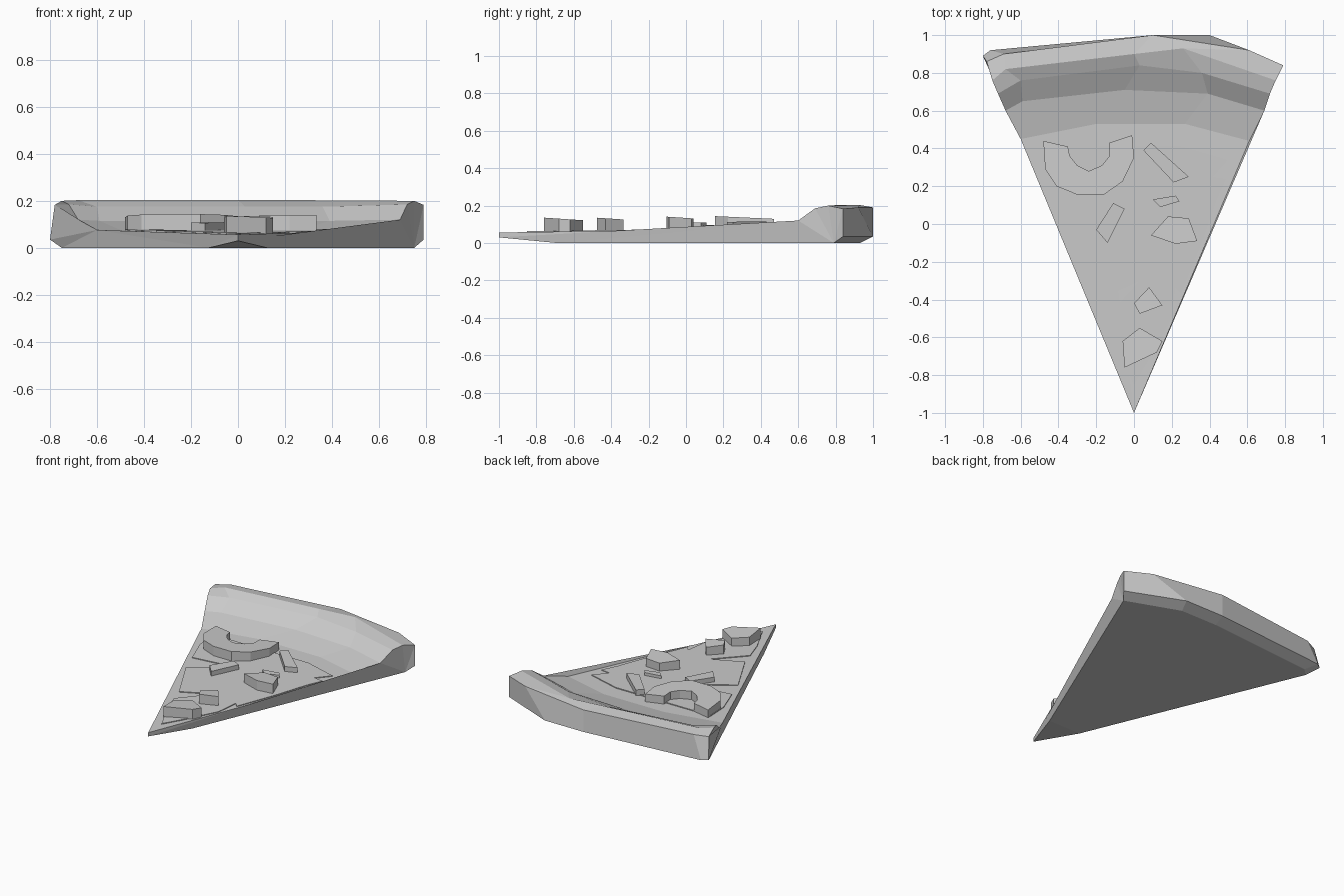
import bpy, bmesh


def new_object(name, bm):
    bmesh.ops.recalc_face_normals(bm, faces=bm.faces)
    mesh = bpy.data.meshes.new(name)
    bm.to_mesh(mesh)
    bm.free()
    obj = bpy.data.objects.new(name, mesh)
    bpy.context.collection.objects.link(obj)
    return obj


def dough_z(y):
    return 0.056 + 0.02 * (y + 1) / 1.45


def slab(name, outline, base, top, slope=0.0):
    """Prism resting on the dough; slope tilts its top along y."""
    bm = bmesh.new()
    y0 = sum(p[1] for p in outline) / len(outline)
    low = [bm.verts.new((x, y, dough_z(y) + base)) for x, y in outline]
    high = [bm.verts.new((x, y, dough_z(y) + top + slope * (y - y0))) for x, y in outline]
    bm.faces.new(low[::-1])
    bm.faces.new(high)
    n = len(outline)
    for i in range(n):
        j = (i + 1) % n
        bm.faces.new((low[i], low[j], high[j], high[i]))
    bmesh.ops.triangulate(bm, faces=[f for f in bm.faces if len(f.verts) > 4])
    return new_object(name, bm)


# Dough and crust: rows lofted from the tip, over the rim and back underneath.
# Each row: five (x, y) points, z of the outer ends, z of the middle.
rows = [
    ([(-0.60, 0.45), (-0.50, 0.47), (-0.20, 0.53), (0.27, 0.53), (0.61, 0.44)], 0.076, 0.076),
    ([(-0.68, 0.60), (-0.59, 0.65), (-0.05, 0.71), (0.39, 0.69), (0.69, 0.60)], 0.12, 0.115),
    ([(-0.72, 0.69), (-0.60, 0.76), (0.03, 0.84), (0.36, 0.80), (0.72, 0.69)], 0.185, 0.175),
    ([(-0.75, 0.76), (-0.68, 0.82), (0.00, 0.90), (0.26, 0.93), (0.75, 0.76)], 0.20, 0.203),
    ([(-0.78, 0.86), (-0.69, 0.90), (0.10, 1.00), (0.61, 0.92), (0.79, 0.84)], 0.183, 0.19),
    ([(-0.80, 0.89), (-0.76, 0.92), (0.10, 1.00), (0.40, 1.00), (0.79, 0.84)], 0.035, 0.035),
    ([(-0.75, 0.81), (-0.70, 0.86), (0.10, 0.93), (0.38, 0.93), (0.75, 0.79)], 0.0, 0.0),
    ([(-0.125, -0.69), (-0.06, -0.69), (0.0, -0.69), (0.06, -0.69), (0.125, -0.69)], 0.0, 0.0),
]
bm = bmesh.new()
tip_top = bm.verts.new((0, -1, 0.056))
tip_low = bm.verts.new((0, -1, 0.03))
grid = [[bm.verts.new((x, y, end if i in (0, 4) else mid)) for i, (x, y) in enumerate(pts)]
        for pts, end, mid in rows]
for a, b in zip(grid, grid[1:]):
    for i in range(4):
        bm.faces.new((a[i], a[i + 1], b[i + 1], b[i]))
for i in range(4):
    bm.faces.new((tip_top, grid[0][i + 1], grid[0][i]))
    bm.faces.new((tip_low, grid[-1][i], grid[-1][i + 1]))
for side in (0, 4):
    bm.faces.new([tip_top] + [r[side] for r in grid] + [tip_low])
bmesh.ops.triangulate(bm, faces=[f for f in bm.faces if len(f.verts) > 4])
new_object("dough_and_crust", bm)

# Thin melted cheese layer with notches
slab("cheese", [
    (-0.48, 0.41), (0.26, 0.41), (0.50, 0.34), (0.42, 0.25), (0.49, 0.24), (0.44, 0.13),
    (0.36, -0.10), (0.25, -0.37), (0.22, -0.34), (0.20, -0.50), (0.08, -0.72), (0.0, -0.85),
    (-0.10, -0.65), (-0.15, -0.50), (0.03, -0.30), (-0.18, -0.40), (-0.35, -0.08),
    (-0.08, 0.10), (-0.40, 0.06), (-0.47, 0.25)], -0.005, 0.005)

# Curved topping
slab("ring_topping", [
    (-0.48, 0.44), (-0.47, 0.29), (-0.41, 0.20), (-0.30, 0.155), (-0.16, 0.155),
    (-0.06, 0.225), (0.0, 0.35), (-0.01, 0.47), (-0.13, 0.43), (-0.13, 0.36),
    (-0.17, 0.31), (-0.24, 0.28), (-0.30, 0.31), (-0.34, 0.36), (-0.35, 0.41)],
    -0.003, 0.062, -0.06)

# Chunky toppings
chunks = [
    [(-0.06, -0.62), (0.03, -0.55), (0.15, -0.62), (0.12, -0.68), (-0.05, -0.76)],
    [(0.0, -0.42), (0.08, -0.335), (0.15, -0.43), (0.03, -0.475)],
    [(0.09, -0.06), (0.18, 0.04), (0.29, 0.03), (0.335, -0.09), (0.22, -0.105)],
]
for i, outline in enumerate(chunks, 1):
    slab(f"chunk_topping_{i}", outline, -0.003, 0.067, -0.08)

# Thin strips
strips = [
    ([(-0.20, -0.03), (-0.11, 0.11), (-0.05, 0.08), (-0.14, -0.10)], 0.038),
    ([(0.05, 0.39), (0.09, 0.43), (0.29, 0.25), (0.21, 0.22)], 0.04),
    ([(0.10, 0.13), (0.22, 0.15), (0.24, 0.12), (0.14, 0.09)], 0.025),
]
for i, (outline, top) in enumerate(strips, 1):
    slab(f"strip_topping_{i}", outline, -0.003, top)
